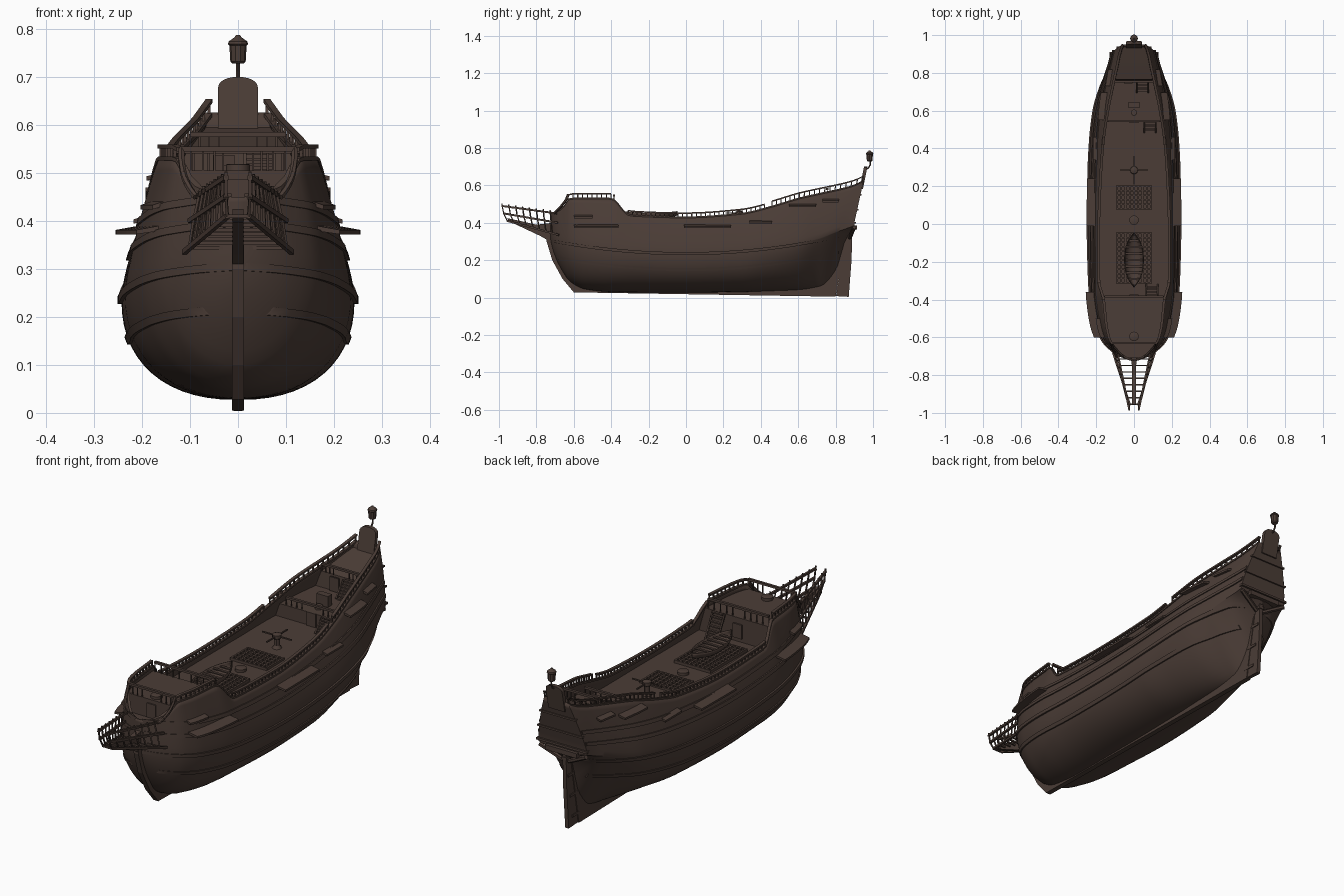
import bpy, bmesh, math
from mathutils import Vector

if "Cube" in bpy.data.objects:
    bpy.data.objects.remove(bpy.data.objects["Cube"], do_unlink=True)

wood = bpy.data.materials.new("dark brown wood")
wood.use_nodes = True
wood.diffuse_color = (0.07, 0.046, 0.037, 1)
wood.node_tree.nodes["Principled BSDF"].inputs["Base Color"].default_value = wood.diffuse_color

# Hull stations: y, keel z, widest z, half beam, top z, top half width, roundness
STATIONS = [
    (-.725, .30, .34, .012, .45, .012, 2), (-.70, .22, .32, .075, .455, .06, 2),
    (-.66, .14, .31, .13, .48, .10, 2), (-.62, .085, .30, .165, .53, .13, 2),
    (-.54, .045, .285, .20, .53, .15, 2.1), (-.40, .03, .26, .228, .53, .165, 2.2),
    (-.30, .028, .25, .236, .44, .19, 2.2), (0, .027, .24, .243, .43, .19, 2.3),
    (.30, .03, .25, .238, .45, .178, 2.2), (.45, .035, .27, .23, .485, .165, 1.9),
    (.60, .04, .29, .212, .53, .142, 1.5), (.72, .05, .32, .18, .56, .115, 1.1),
    (.80, .13, .35, .155, .58, .095, 1), (.86, .32, .37, .135, .60, .08, 1),
    (.90, .36, .385, .125, .625, .062, 1)]


def station(y):
    """Monotone cubic interpolation of the station table."""
    S = STATIONS
    y = min(max(y, S[0][0]), S[-1][0])
    i = next(k for k in range(len(S) - 1) if y <= S[k + 1][0])
    h = S[i + 1][0] - S[i][0]
    t = (y - S[i][0]) / h

    def slope(k, c):
        return (S[k + 1][c] - S[k][c]) / (S[k + 1][0] - S[k][0])

    def tangent(k, c):
        if k in (0, len(S) - 1):
            return slope(min(k, len(S) - 2), c)
        a, b = slope(k - 1, c), slope(k, c)
        return 2 * a * b / (a + b) if a * b > 0 else 0
    out = []
    for c in range(1, 7):
        p, q = S[i][c], S[i + 1][c]
        m, n = tangent(i, c) * h, tangent(i + 1, c) * h
        out.append(p + m * t + (3 * (q - p) - 2 * m - n) * t**2 + (2 * (p - q) + m + n) * t**3)
    return out


def half(y, z):
    """Half breadth of the hull at a height."""
    zb, zm, b, zt, top, n = station(y)
    if z < zm:
        return b * (1 - min((zm - z) / (zm - zb), 1)**n)**(1 / n)
    return b + (top - b) * min((z - zm) / (zt - zm), 1)**1.4


def raked(x, y, z):
    return Vector((x, y + .22 * max(z - .4, 0) * min(max((y - .6) / .3, 0), 1), z))


def span(a, b, n):
    return [a + (b - a) * i / n for i in range(n + 1)]


def finish(name, bm, smooth=None):
    bmesh.ops.recalc_face_normals(bm, faces=bm.faces)
    me = bpy.data.meshes.new(name)
    bm.to_mesh(me)
    bm.free()
    me.materials.append(wood)
    ob = bpy.data.objects.new(name, me)
    bpy.context.collection.objects.link(ob)
    if smooth:
        bpy.ops.object.select_all(action='DESELECT')
        ob.select_set(True)
        bpy.context.view_layer.objects.active = ob
        bpy.ops.object.shade_smooth_by_angle(angle=math.radians(smooth))
    return ob


def loft(bm, rings, closed=True, caps=True):
    rows = [[bm.verts.new(p) for p in r] for r in rings]
    n = len(rows[0])
    for a, b in zip(rows, rows[1:]):
        for i in range(n if closed else n - 1):
            j = (i + 1) % n
            bm.faces.new((a[i], a[j], b[j], b[i]))
    if caps and closed:
        bm.faces.new(rows[0])
        bm.faces.new(rows[-1])
    return rows


def box(bm, c, s):
    loft(bm, [[(c[0] + i * s[0] / 2, c[1] + j * s[1] / 2, c[2] + k * s[2] / 2)
               for i, j in ((-1, -1), (1, -1), (1, 1), (-1, 1))] for k in (-1, 1)])


def bar(bm, a, b, r, sides=4):
    a, b = Vector(a), Vector(b)
    q = (b - a).to_track_quat('Z', 'Y')
    ring = [q @ Vector((r * math.cos(t), r * math.sin(t), 0))
            for t in (math.tau * (i + .5) / sides for i in range(sides))]
    loft(bm, [[p + v for v in ring] for p in (a, b)])


def slab(name, points, w):
    """Side profile of (y, z) points, given a width along x."""
    bm = bmesh.new()
    loft(bm, [[(x, y, z) for y, z in points] for x in (-w, w)])
    return finish(name, bm)


def lathe(bm, x, y, prof, sides=16):
    loft(bm, [[(x + r * math.cos(math.tau * i / sides), y + r * math.sin(math.tau * i / sides), z)
               for i in range(sides)] for r, z in prof])


# Hull shell with its raked transom
bm = bmesh.new()
rings = []
for y in span(-.725, .90, 90):
    zb, zm, b, zt, top, n = station(y)
    side = [(b * abs(math.cos(a))**(2 / n), zm - (zm - zb) * math.sin(a)**(2 / n))
            for a in span(math.pi / 2, 0, 14)]
    side[0] = (0, zb)
    side += [(half(y, z), z) for z in span(zm, zt, 10)[1:]]
    rings.append([raked(-x, y, z) for x, z in side[:0:-1]] + [raked(x, y, z) for x, z in side])
rows = loft(bm, rings, closed=False)
for row in (rows[0], rows[-1]):
    for i in range(len(row) // 2):
        quad = [row[i], row[i + 1], row[-2 - i], row[-1 - i]]
        bm.faces.new(list(dict.fromkeys(quad)))
hull = finish("hull", bm, 40)
shell = hull.modifiers.new("planking", 'SOLIDIFY')
shell.thickness, shell.offset = .008, -1

# Wales following the sheer
for k, (z0, t) in enumerate([(.15, .006), (.235, .008), (.325, .006), (.38, .005)]):
    bm = bmesh.new()
    for s in (-1, 1):
        rings = []
        for y in span(-.722, .895, 80):
            z = z0 + .065 * max(-y / .7, 0)**2 + .10 * max(y / .85, 0)**2
            if z - .012 < station(y)[0]:
                continue
            rings.append([raked(s * (half(y, z + d) + o), y, z + d) for d, o in
                          ((-.008, -.004), (-.008, t), (.008, t), (.008, -.004))])
        loft(bm, rings)
    finish("wale_%d" % (k + 1), bm, 40)

# Decks as blocks whose ends are the bulkheads
for name, y0, y1, z0, z1, d in [("beak_platform", -.71, -.62, .42, .42, .02),
                                ("forecastle", -.63, -.38, .505, .50, .13),
                                ("main_deck", -.40, .56, .39, .40, .02),
                                ("quarter_deck", .54, .77, .46, .47, .08),
                                ("poop_deck", .75, .895, .54, .595, .09)]:
    bm = bmesh.new()
    rings = []
    for i, y in enumerate(span(y0, y1, 12)):
        z = z0 + (z1 - z0) * i / 12
        a, b = half(y, z) - .004, half(y, z - d) - .004
        rings.append([raked(*p) for p in ((-b, y, z - d), (b, y, z - d), (a, y, z), (-a, y, z))])
    loft(bm, rings)
    finish(name, bm)

# Bulwark cap and railings
for name, y0, y1, h in [("bulwark_cap", -.70, .895, .0), ("forecastle_rail", -.63, -.40, .025),
                        ("waist_rail", -.31, .42, .022), ("stern_rail", .46, .895, .028)]:
    bm = bmesh.new()
    n = int((y1 - y0) / .024)
    for s in (-1, 1):
        rings = []
        for y in span(y0, y1, n):
            zt, top = station(y)[3:5]
            x, z = s * (top - .004), zt + h
            rings.append([raked(x + i * .007, y, z + j * .004)
                          for i, j in ((-1, -1), (1, -1), (1, 1), (-1, 1))])
            if h:
                bar(bm, raked(x, y, zt - .004), raked(x, y, z), .004)
        loft(bm, rings)
    finish(name, bm)

bm = bmesh.new()
for y, w, z0, z1 in [(-.63, .122, .505, .55), (-.385, .155, .50, .545), (.545, .135, .46, .495),
                     (.755, .10, .545, .58)]:
    box(bm, (0, y, z1), (2 * w, .012, .01))
    for x in span(-w, w, 10):
        if abs(x) > .03:
            bar(bm, (x, y, z0), (x, y, z1), .003)
finish("cross_rails", bm)

# Keel, stem, beak knee and rudder
slab("keel", [(.80, .005), (-.60, .028), (-.66, .10), (-.715, .20), (-.745, .30), (-.745, .39), (-.70, .40),
              (-.69, .27), (-.62, .12), (-.5, .06), (.68, .07), (.77, .15), (.83, .34), (.86, .34)], .012)
slab("beak_knee", [(-.71, .29), (-.78, .33), (-.95, .41), (-.955, .425), (-.80, .39), (-.71, .40)], .011)
slab("rudder", [(.802, .008), (.87, .004), (.885, .20), (.89, .37), (.862, .37)], .009)
bm = bmesh.new()
for f in (.1, .4, .7, .95):
    box(bm, (0, .81 + .055 * f, .02 + .33 * f), (.026, .06, .012))
finish("rudder_hinges", bm)

# Open beakhead with rails, uprights and cross bars
bm = bmesh.new()
lines = [((.085, -.69, .45), (.025, -.985, .49)), ((.10, -.685, .40), (.025, -.975, .45)),
         ((.112, -.68, .335), (.022, -.955, .41))]
for s in (-1, 1):
    pts = [[Vector(a).lerp(Vector(b), t) * Vector((1, 1, 1)).x for t in span(0, 1, 8)] for a, b in lines]
    for row in pts:
        for p in row:
            p.x *= s
        bar(bm, row[0], row[-1], .007)
    for a, b, c in list(zip(*pts))[1:]:
        bar(bm, a + Vector((0, 0, .012)), b, .004)
        bar(bm, b, c, .004)
        bar(bm, c, (-c.x, c.y, c.z), .005)
    curve = [(s * (.118 - .03 * t * t), -.63 - .075 * t, .55 - .10 * t**.7) for t in span(0, 1, 8)]
    for a, b in zip(curve, curve[1:]):
        bar(bm, a, b, .007, 6)
finish("beakhead", bm)

# Channel platforms along the sides
bm = bmesh.new()
for y0, y1, z, w in [(-.60, -.36, .378, .045), (-.01, .24, .378, .042), (.34, .46, .40, .02),
                     (.55, .69, .49, .03), (-.60, -.50, .43, .02), (.72, .80, .515, .02)]:
    for s in (-1, 1):
        loft(bm, [[raked(s * (half(y, z) + o), y, z + d) for o, d in
                   ((-.01, .002), (w, -.006), (w, .003), (-.01, .013))] for y in span(y0, y1, 8)])
finish("channels", bm)

# Stern: arched taffrail, counter beam and mouldings
bm = bmesh.new()
arch = [(-.042, .58), (.042, .58)] + [(.042 * math.cos(a), .672 + .028 * math.sin(a)**.7)
                                    for a in span(0, math.pi, 12)]
loft(bm, [[(x, y + .2 * (z - .6), z) for x, z in arch] for y in (.932, .95)])
finish("taffrail", bm)
bm = bmesh.new()
for z, d, h in ((.375, .03, .022), (.40, .02, .01), (.47, .012, .008), (.55, .012, .008)):
    c = raked(0, .9, z)
    box(bm, c, (2 * half(.9, z) + .012, d, h))
for s in (-1, 1):
    bar(bm, (s * .12, .90, .375), (s * .015, .875, .32), .01, 6)
finish("transom_trim", bm)

# Stern lantern on a curved bracket
bm = bmesh.new()
path = [(0, .955, .685), (0, .975, .692), (0, .985, .71), (0, .985, .735)]
for a, b in zip(path, path[1:]):
    bar(bm, a, b, .004, 8)
lathe(bm, 0, .982, [(.012, .728), (.016, .732), (.018, .765), (.021, .768), (.019, .774),
                    (.008, .782), (.004, .787)], 10)
finish("lantern", bm, 30)

# Gratings, ladders and doors
bm = bmesh.new()
for y0, y1 in ((.08, .20), (-.31, -.05)):
    for x in span(-.09, .09, 8):
        box(bm, (x, (y0 + y1) / 2, .40), (.008, y1 - y0, .014))
    for y in span(y0, y1, int((y1 - y0) / .022)):
        box(bm, (0, y, .40), (.188, .008, .014))
finish("hatch_gratings", bm)
bm = bmesh.new()
for x, y, d, z0, z1 in ((.095, -.375, 1, .39, .50), (.085, .54, -1, .40, .46), (.045, .75, -1, .47, .54)):
    for t in span(0, 1, 6):
        box(bm, (x, y + d * (.008 + .04 * (1 - t)), z0 + (z1 - z0) * t), (.055, .012, .006))
    for s in (-.03, .03):
        bar(bm, (x + s, y + d * .055, z0), (x + s, y, z1), .005)
finish("ladders", bm)
bm = bmesh.new()
for x, y, z in ((0, -.632, .455), (0, -.377, .44), (0, .538, .43), (-.03, .748, .505)):
    box(bm, (x, y, z), (.045, .008, .065))
finish("doors", bm)

# Ship's boat with ribs and benches
bm = bmesh.new()
rings = []
for t in span(-1, 1, 16):
    w = .05 * (1 - abs(t)**2.6) + .002
    rings.append([(w * math.sin(a), -.19 + .145 * t, .452 + .01 * t * t - (.042 - .02 * t * t) * math.cos(a))
                  for a in span(-math.pi / 2, math.pi / 2, 10)])
loft(bm, rings, closed=False)
boat = finish("boat", bm, 40)
boat.modifiers.new("planking", 'SOLIDIFY').thickness = .004
bm = bmesh.new()
for t in span(-.7, .7, 6):
    box(bm, (0, -.19 + .145 * t, .447), (.09 * (1 - abs(t)**2.6), .012, .005))
finish("boat_benches", bm)

# Capstan, mast collars and binnacle
bm = bmesh.new()
lathe(bm, 0, .285, [(.022, .395), (.013, .41), (.013, .44), (.02, .445), (.02, .46), (.008, .465)], 12)
for d in ((.075, 0), (0, .075)):
    bar(bm, (-d[0], .285 - d[1], .452), (d[0], .285 + d[1], .452), .004)
for y, z in ((.02, .395), (-.595, .505), (.59, .465)):
    r = .016 if y > .5 else .025
    lathe(bm, 0, y, [(r, z - .01), (r, z + .012), (r * .8, z + .014)])
box(bm, (0, .63, .49), (.06, .03, .05))
finish("deck_fittings", bm, 30)
